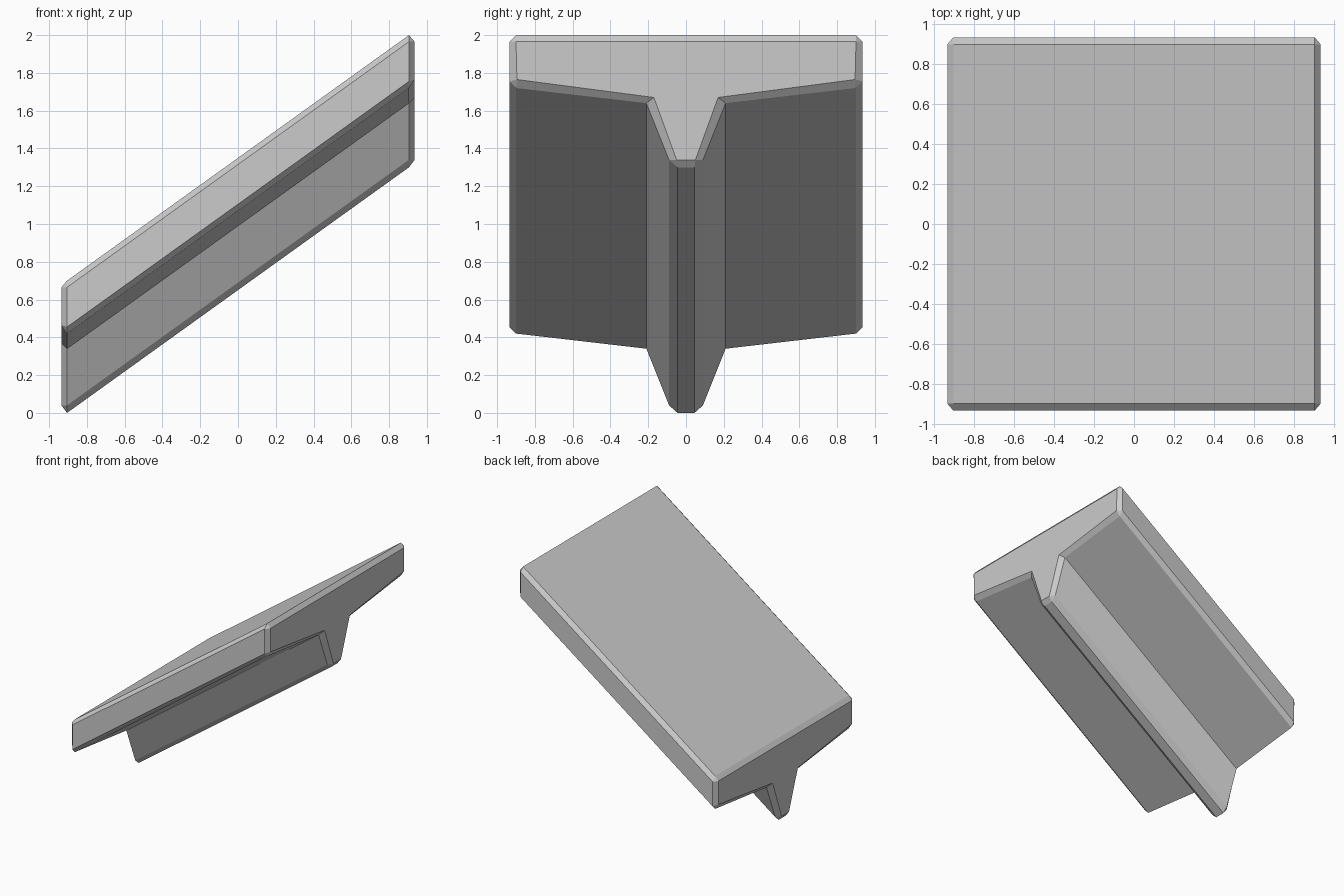
import bpy
import bmesh

cube = bpy.data.objects.get("Cube")
if cube:
    bpy.data.objects.remove(cube, do_unlink=True)

grey = bpy.data.materials.new("plain_grey")
grey.use_nodes = True
colour = (0.6, 0.6, 0.6, 1.0)
grey.diffuse_color = colour
grey.node_tree.nodes["Principled BSDF"].inputs["Base Color"].default_value = colour

RISE = 1.30  # height gained from the low end to the high end

# Half cross-sections (y, z) at the low end, from top edge down to the rib.
# The end cap repeats points so each bevelled corner closes to a triangle.
body = [(0.90, 0.70), (0.935, 0.665), (0.935, 0.455), (0.90, 0.42),
        (0.21, 0.34), (0.09, 0.04), (0.045, 0.0)]
cap_top, cap_side, cap_rib = (0.90, 0.665), (0.895, 0.465), (0.05, 0.04)
cap = [cap_top, cap_top, cap_side, cap_side, (0.17, 0.37), cap_rib, cap_rib]


def full_section(half):
    return half + [(-y, z) for y, z in reversed(half)]


def add_ring(bm, half, x):
    lift = RISE if x > 0 else 0.0
    return [bm.verts.new((x, y, z + lift)) for y, z in full_section(half)]


# Sloping slab with a tapered rib, bevelled at both ends
bm = bmesh.new()
rings = [add_ring(bm, cap, -0.935), add_ring(bm, body, -0.905),
         add_ring(bm, body, 0.905), add_ring(bm, cap, 0.935)]
for a, b in zip(rings, rings[1:]):
    for i in range(len(a)):
        j = (i + 1) % len(a)
        bm.faces.new((a[i], a[j], b[j], b[i]))
bm.faces.new(rings[0])
bm.faces.new(rings[-1])
bmesh.ops.remove_doubles(bm, verts=bm.verts, dist=0.0005)
bmesh.ops.recalc_face_normals(bm, faces=bm.faces)

mesh = bpy.data.meshes.new("sloped_ribbed_slab")
bm.to_mesh(mesh)
bm.free()
mesh.materials.append(grey)
slab = bpy.data.objects.new("sloped_ribbed_slab", mesh)
bpy.context.collection.objects.link(slab)
